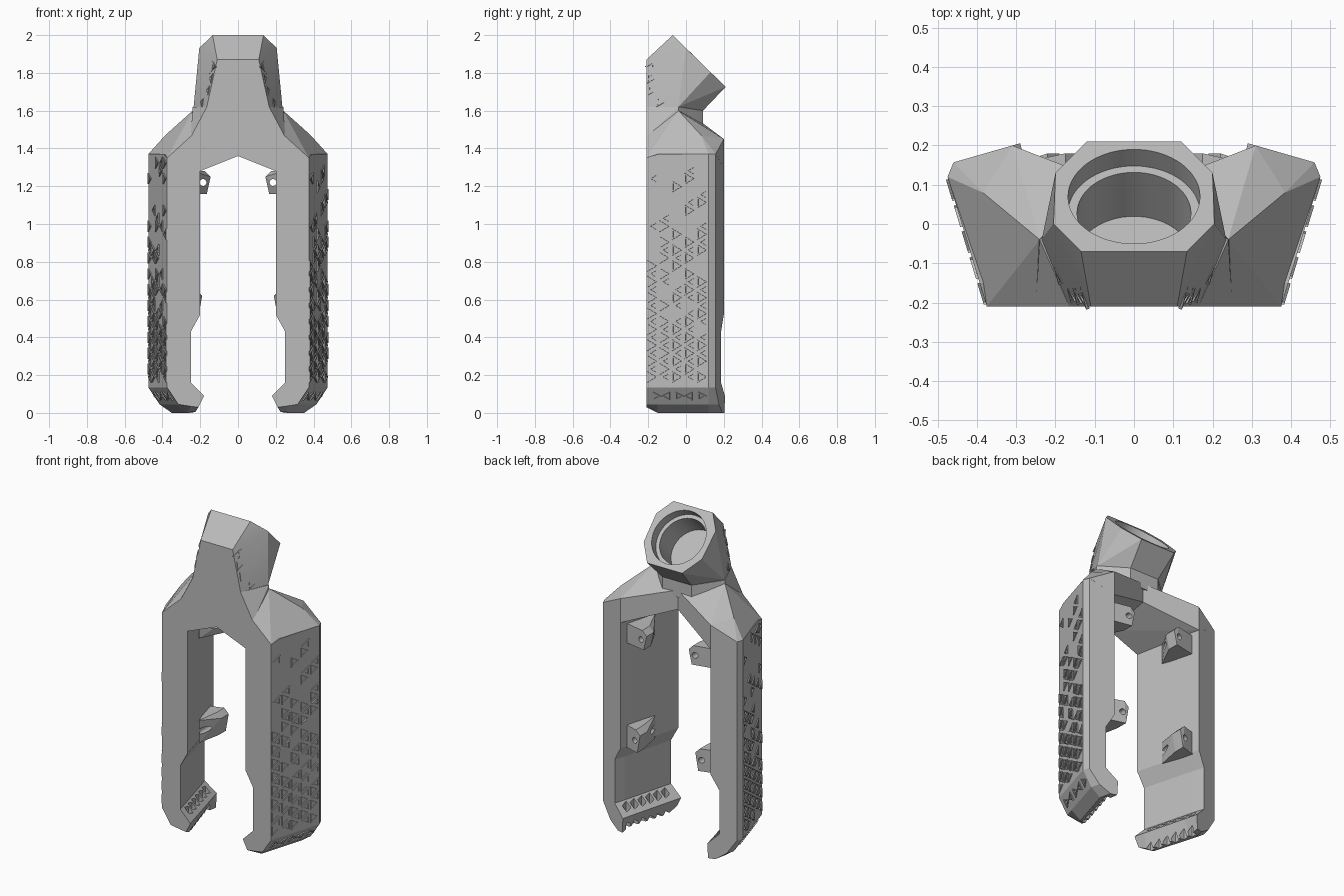
import bpy, bmesh, math, random
from mathutils import Vector, Matrix

random.seed(4)
if "Cube" in bpy.data.objects:
    bpy.data.objects.remove(bpy.data.objects["Cube"], do_unlink=True)

grey = bpy.data.materials.new("plain grey")
grey.use_nodes = True
grey.diffuse_color = (0.5, 0.5, 0.5, 1)
grey.node_tree.nodes["Principled BSDF"].inputs["Base Color"].default_value = (0.5, 0.5, 0.5, 1)

FRONT = -0.21


def finish(name, bm):
    bmesh.ops.recalc_face_normals(bm, faces=bm.faces[:])
    mesh = bpy.data.meshes.new(name)
    bm.to_mesh(mesh)
    bm.free()
    mesh.materials.append(grey)
    obj = bpy.data.objects.new(name, mesh)
    bpy.context.collection.objects.link(obj)
    return obj


def hull(name, points):
    bm = bmesh.new()
    for p in points:
        bm.verts.new(p)
    res = bmesh.ops.convex_hull(bm, input=bm.verts[:])
    loose = {v for v in res["geom_interior"] + res["geom_unused"] if isinstance(v, bmesh.types.BMVert)}
    bmesh.ops.delete(bm, geom=list(loose), context="VERTS")
    bmesh.ops.dissolve_limit(bm, angle_limit=0.02, verts=bm.verts[:], edges=bm.edges[:])
    return finish(name, bm)


def both(points):
    return [(s * x, y, z) for x, y, z in points for s in (1, -1)]


def side(points, s):
    return [(s * x, y, z) for x, y, z in points]


def loft(bm, rings, closed=False):
    rows = [[bm.verts.new(p) for p in ring] for ring in rings]
    n = len(rows[0])
    pairs = list(zip(rows, rows[1:] + rows[:1])) if closed else list(zip(rows, rows[1:]))
    for a, b in pairs:
        for i in range(n):
            j = (i + 1) % n
            bm.faces.new((a[i], a[j], b[j], b[i]))
    if not closed:
        bm.faces.new(rows[0])
        bm.faces.new(rows[-1])


def add_cylinder(bm, centre, axis, radius, depth, segments=64):
    turn = Vector(axis).to_track_quat("Z", "Y").to_matrix().to_4x4()
    bmesh.ops.create_cone(bm, cap_ends=True, segments=segments, radius1=radius, radius2=radius,
                          depth=depth, matrix=Matrix.Translation(centre) @ turn)


def cut(obj, bm):
    cutter = finish("cutter", bm)
    cutter.hide_render = True
    mod = obj.modifiers.new("cut", "BOOLEAN")
    mod.operation, mod.solver, mod.object = "DIFFERENCE", "EXACT", cutter
    bpy.context.view_layer.update()
    graph = bpy.context.evaluated_depsgraph_get()
    mesh = bpy.data.meshes.new_from_object(obj.evaluated_get(graph))
    obj.modifiers.clear()
    obj.data = mesh
    bpy.data.objects.remove(cutter, do_unlink=True)


def smooth(obj):
    bpy.ops.object.select_all(action="DESELECT")
    obj.select_set(True)
    bpy.context.view_layer.objects.active = obj
    bpy.ops.object.shade_smooth_by_angle(angle=math.radians(10))


# Leg outline: x at the front, z at the front, z further back
outer = [(0.375, 1.35, 1.37), (0.375, 0.135, 0.135), (0.315, 0.045, 0.045),
         (0.25, 0.035, 0), (0.21, 0.03, 0)]
inner = [(0.18, 0.09, 0.09), (0.25, 0.16, 0.16), (0.25, 0.43, 0.43),
         (0.2, 0.52, 0.52), (0.2, 1.28, 1.3)]


def leg_ring(y, s):
    ring = []
    for pts, rate in ((outer, 0.303), (inner, 0.268)):
        for x, zf, zb in pts:
            ring.append((s * (x + rate * (y - FRONT)), y, zf if y == FRONT else zb))
    return ring


def leg_back(s):
    ring = []
    for pts, shift in ((outer, 0.085), (inner, 0.11)):
        for x, zf, zb in pts:
            bx = x + shift
            ring.append((s * bx, 0.2 - 0.29 * (bx - 0.31), zb))
    return ring


def triangle_frame(bm, centre, u, v, size, flip):
    # Raised triangular outline lying in the u, v plane
    normal = u.cross(v).normalized()
    if normal.x * centre.x < 0:
        normal.negate()

    def tri(r, h):
        turns = [2 * math.pi * k / 3 + (math.pi if flip else 0) for k in range(3)]
        return [centre + (u * math.cos(t) + v * math.sin(t)) * r + normal * h for t in turns]
    loft(bm, [tri(size, -0.003), tri(size, 0.006), tri(size * 0.6, 0.006), tri(size * 0.6, -0.003)], True)


def lug(name, s, tip, low, high, wall):
    pts = []
    for z, g in ((low, 0.02), (high - 0.03, 0), (high, 0.03)):
        pts += [(tip + g, 0.18, z), (tip + g, 0.11, z), (wall, 0.15, z), (wall - 0.07, -0.04, z)]
    obj = hull(name, side(pts, s))
    bm = bmesh.new()
    mid = (low + high) / 2
    add_cylinder(bm, (s * (tip + 0.04), 0.1, mid), (0, 1, 0), 0.018, 0.5, 24)
    add_cylinder(bm, (s * (tip + 0.04), -0.05, mid), (0, 1, 0), 0.032, 0.3, 24)
    bmesh.ops.recalc_face_normals(bm, faces=bm.faces[:])
    cut(obj, bm)
    smooth(obj)


for s, label in ((1, "left"), (-1, "right")):
    # Slanted leg with a hooked foot
    bm = bmesh.new()
    loft(bm, [leg_ring(FRONT, s), leg_ring(-0.15, s), leg_ring(0.12, s), leg_back(s)])
    leg = finish(label + "_leg", bm)

    # Row of slots through the hook lip
    bm = bmesh.new()
    for k in range(6):
        y = -0.14 + 0.055 * k
        x = 0.222 + 0.268 * (y - FRONT)
        bmesh.ops.create_cube(bm, size=1, matrix=Matrix.Translation((s * x, y, 0.07))
                              @ Matrix.Diagonal((0.032, 0.04, 0.3, 1)))
    cut(leg, bm)

    # Shoulder joining leg and neck
    hull(label + "_shoulder", side([
        (0, FRONT, 1.36), (0, FRONT, 1.5), (0.2, FRONT, 1.28), (0.375, FRONT, 1.35),
        (0.2, FRONT, 1.51), (0.475, 0.12, 1.37), (0.46, 0.157, 1.37), (0.385, 0.08, 1.47),
        (0.31, 0.2, 1.45), (0.31, 0.2, 1.3), (0.24, -0.04, 1.6),
        (0, 0.08, 1.54), (0, 0.08, 1.42)], s))

    # Screw lugs on the inner wall
    lug(label + "_upper_lug", s, 0.145, 1.16, 1.28, 0.31)
    lug(label + "_lower_lug", s, 0.19, 0.51, 0.65, 0.31)

    # Triangle texture on the outer wall, thinning out upwards
    bm = bmesh.new()
    along = Vector((s * 0.303, 1, 0)).normalized()
    up = Vector((0, 0, 1))
    width, step = 0.066, 0.042
    for col in range(5):
        for row in range(28):
            z = 0.19 + step * row
            chance = 0.95 if z < 0.45 else max(0.16, 0.95 - 1.3 * (z - 0.45))
            if random.random() > chance:
                continue
            flip = (row + col) % 2 == 1
            y = FRONT + width * (col + 0.5) + (0.011 if flip else -0.011)
            centre = Vector((s * (0.375 + 0.303 * (y - FRONT)), y, z))
            triangle_frame(bm, centre, along, up, 0.034, flip)

    # A few on the foot bevel
    bevel = Vector((-s * 0.06, 0, -0.09)).normalized()
    for k in range(5):
        y = -0.16 + 0.06 * k
        centre = Vector((s * (0.345 + 0.303 * (y - FRONT)), y, 0.09))
        triangle_frame(bm, centre, along, bevel, 0.03, k % 2 == 1)

    # A few on the neck side
    a = Vector((s * 0.165, FRONT, 1.62))
    back = Vector((s * 0.07, 0.18, 0))
    rise = Vector((-s * 0.055, 0, 0.25))
    u = back.normalized()
    v = (rise - u * rise.dot(u)).normalized()
    for p, q in ((0.12, 0.85), (0.4, 0.95), (0.12, 0.6), (0.4, 0.7), (0.7, 0.55), (0.15, 0.35), (0.4, 0.1)):
        triangle_frame(bm, a + back * p + rise * q, u, v, 0.03, q > 0.65)
    finish(label + "_triangle_texture", bm)

# Neck between the shoulders
neck = hull("neck", both([
    (0.165, FRONT, 1.62), (0.2, FRONT, 1.51), (0.25, FRONT, 1.46), (0.24, -0.04, 1.62),
    (0.25, -0.04, 1.5), (0.1, 0.09, 1.6), (0.1, 0.09, 1.5)]))

# Eight-sided head tilted to the back
head = hull("head", both([
    (0.11, FRONT, 1.87), (0.165, FRONT, 1.62), (0.235, -0.04, 1.62), (0.1, 0.09, 1.6),
    (0.135, -0.07, 2), (0.205, 0, 1.931), (0.2, 0.13, 1.804), (0.12, 0.21, 1.726)]))

# Stepped round bore through the head opening
axis = Vector((0, 0.7, 0.714)).normalized()
mouth = Vector((0, 0.07, 1.863))
for part in (head, neck):
    for radius, deep in ((0.168, 0.06), (0.145, 0.22)):
        bm = bmesh.new()
        add_cylinder(bm, mouth + axis * (0.1 - deep) / 2, axis, radius, deep + 0.1)
        cut(part, bm)
    smooth(part)
